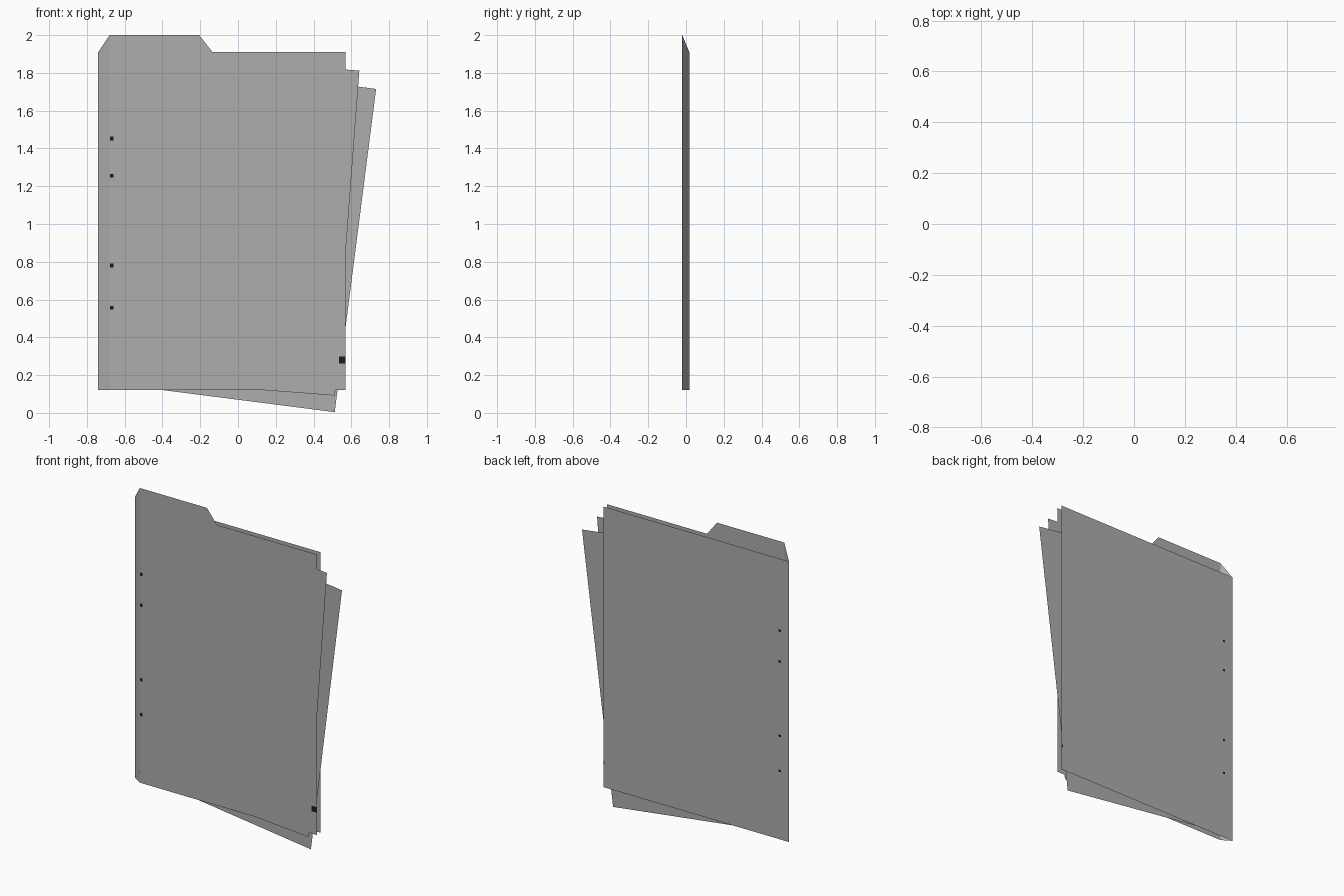
import bpy, math
from mathutils import Vector

if "Cube" in bpy.data.objects:
    bpy.data.objects.remove(bpy.data.objects["Cube"])


def material(name, rgb):
    m = bpy.data.materials.new(name)
    m.diffuse_color = (*rgb, 1)
    m.use_nodes = True
    m.node_tree.nodes["Principled BSDF"].inputs["Base Color"].default_value = m.diffuse_color
    return m


GREY = material("card_grey", (0.42, 0.42, 0.42))
DARK = material("mark_dark", (0.01, 0.01, 0.01))


def sheet(name, points, facing, mat=GREY):
    """Single flat sheet through the points, its normal turned toward +y (1) or -y (-1)."""
    pts = [Vector(p) for p in points]
    normal = (pts[1] - pts[0]).cross(pts[2] - pts[1])
    if normal.y * facing < 0:
        pts.reverse()
    mesh = bpy.data.meshes.new(name)
    mesh.from_pydata(pts, [], [list(range(len(pts)))])
    mesh.materials.append(mat)
    ob = bpy.data.objects.new(name, mesh)
    bpy.context.collection.objects.link(ob)
    return ob


def flat(points, y):
    return [(x, y, z) for x, z in points]


FRONT, BACK = -0.02, 0.018
LOW, HIGH, TAB = 0.12, 1.91, 2.0
LEFT, CREASE, RIGHT = -0.74, -0.68, 0.57

# Folder: back cover, slanted spine and tabbed front leaf
sheet("back_cover", flat([(LEFT, LOW), (RIGHT, LOW), (RIGHT, HIGH), (LEFT, HIGH)], BACK), 1)
sheet("spine", [(LEFT, BACK, LOW), (CREASE, FRONT, LOW),
                (CREASE, FRONT, TAB), (LEFT, BACK, HIGH)], 1)
sheet("tabbed_leaf", flat([(CREASE, LOW), (RIGHT, LOW), (RIGHT, HIGH), (-0.135, HIGH),
                           (-0.205, TAB), (CREASE, TAB)], FRONT), 1)


# Papers: equal rectangles, turned about their lower right corner
def paper(name, corner, degrees, y, w=1.2, h=1.725):
    a = math.radians(degrees)
    across = Vector((-math.cos(a), math.sin(a)))
    up = Vector((math.sin(a), math.cos(a)))
    c = Vector(corner)
    sheet(name, flat([c, c + up * h, c + up * h + across * w, c + across * w], y), -1)


paper("front_paper", (0.513, 0.092), 4.3, FRONT - 0.001)
paper("inner_paper", (0.512, 0.004), 7.3, 0.004)


# Tiny dark fastener marks along the fold and at the free edge
def mark(name, x, z, w, h, y, facing):
    sheet(name, flat([(x - w / 2, z - h / 2), (x + w / 2, z - h / 2),
                      (x + w / 2, z + h / 2), (x - w / 2, z + h / 2)], y), facing, DARK)


for i, z in enumerate((0.557, 0.78, 1.255, 1.452)):
    mark(f"fold_mark_front_{i}", -0.668, z, 0.02, 0.02, FRONT - 0.0008, -1)
    mark(f"fold_mark_back_{i}", -0.675, z, 0.018, 0.014, BACK + 0.0008, 1)
mark("edge_mark_front", 0.552, 0.28, 0.035, 0.035, FRONT - 0.0008, -1)
mark("edge_mark_back", 0.566, 0.28, 0.008, 0.02, BACK + 0.0008, 1)
